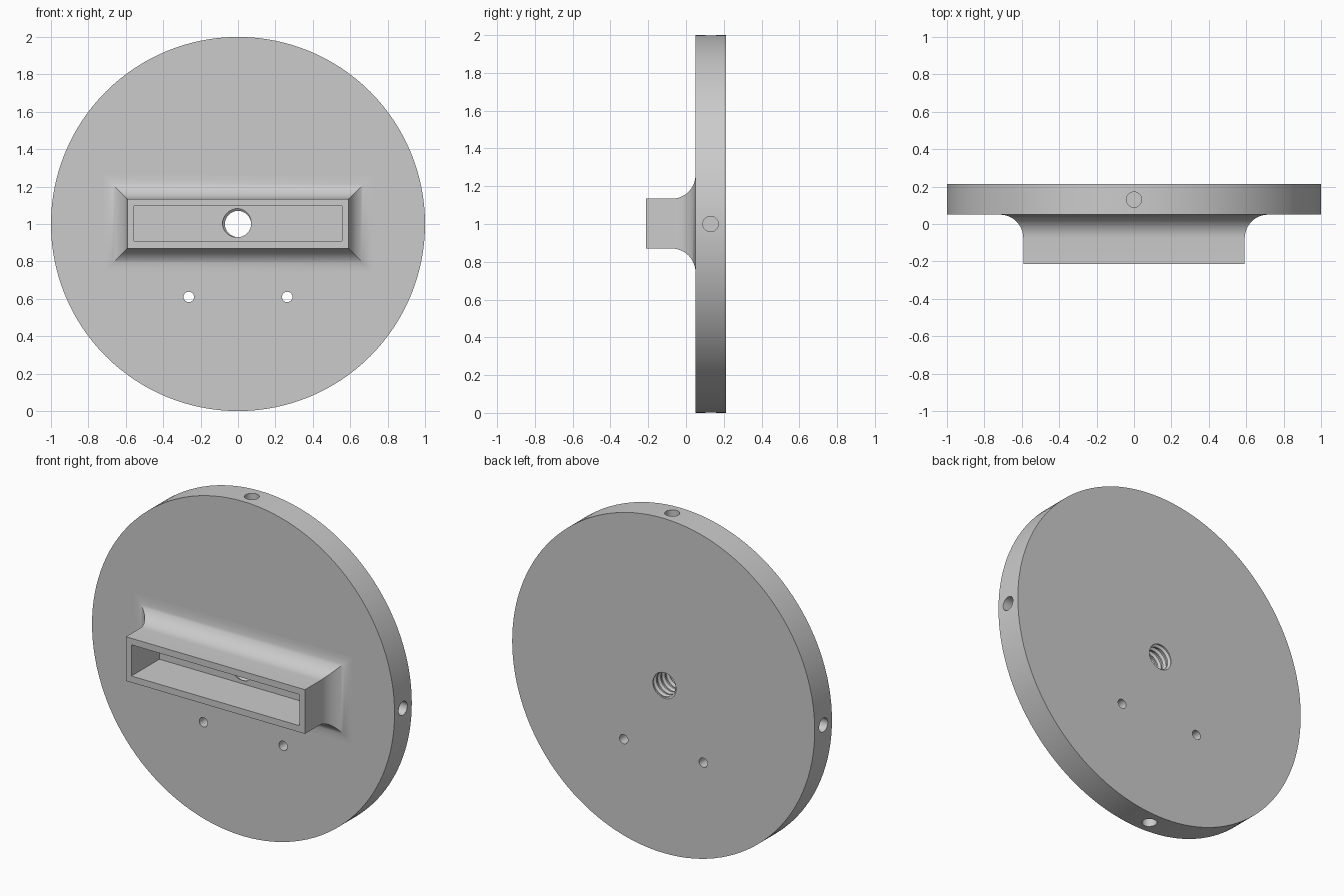
import bpy, bmesh, math
from mathutils import Matrix, Vector

if "Cube" in bpy.data.objects:
    bpy.data.objects.remove(bpy.data.objects["Cube"], do_unlink=True)

FRONT, BACK, MID = 0.05, 0.213, 0.13   # y of the disc faces and of the rim holes
CENTRE = Vector((0, MID, 1))

grey = bpy.data.materials.new("plain grey")
grey.use_nodes = True
grey.diffuse_color = (0.6, 0.6, 0.6, 1)
grey.node_tree.nodes["Principled BSDF"].inputs["Base Color"].default_value = grey.diffuse_color


def finish(bm, name):
    bmesh.ops.recalc_face_normals(bm, faces=bm.faces)
    mesh = bpy.data.meshes.new(name)
    bm.to_mesh(mesh)
    bm.free()
    mesh.materials.append(grey)
    obj = bpy.data.objects.new(name, mesh)
    bpy.context.collection.objects.link(obj)
    return obj


def cylinder(name, start, end, radius, sides):
    start, end = Vector(start), Vector(end)
    axis = end - start
    turn = axis.to_track_quat('Z', 'Y').to_matrix().to_4x4()
    bm = bmesh.new()
    bmesh.ops.create_cone(bm, cap_ends=True, segments=sides, radius1=radius, radius2=radius,
                          depth=axis.length, matrix=Matrix.Translation((start + end) / 2) @ turn)
    return finish(bm, name)


def rect_loft(name, half_x, half_z, rings):
    """Stack rectangles along y; each ring is (y, outward offset)."""
    bm = bmesh.new()
    loops = []
    for y, grow in rings:
        x, z = half_x + grow, half_z + grow
        loops.append([bm.verts.new((sx * x, y, 1.002 + sz * z))
                      for sx, sz in ((-1, -1), (1, -1), (1, 1), (-1, 1))])
    for a, b in zip(loops, loops[1:]):
        for i in range(4):
            j = (i + 1) % 4
            bm.faces.new((a[i], a[j], b[j], b[i]))
    bm.faces.new(loops[0])
    bm.faces.new(loops[-1])
    return finish(bm, name)


def thread(name, minor, major, pitch, y0, y1, sides=32):
    """Closed helical screw body along y, with four profile points per turn."""
    bm = bmesh.new()
    verts = {}

    def vert(k, i):
        if i == sides:
            k, i = k + 4, 0
        if (k, i) not in verts:
            r = minor if k % 4 < 2 else major
            a = math.tau * i / sides
            y = y0 + pitch * (k / 4 + i / sides)
            verts[k, i] = bm.verts.new((r * math.cos(a), y, 1 + r * math.sin(a)))
        return verts[k, i]

    for k in range(int((y1 - y0) / pitch * 4)):
        for i in range(sides):
            bm.faces.new((vert(k, i), vert(k, i + 1), vert(k + 1, i + 1), vert(k + 1, i)))
    rim = [e for e in bm.edges if e.is_boundary]
    low, high = bm.verts.new((0, y0, 1)), bm.verts.new((0, y1 + pitch, 1))
    for e in rim:
        a, b = e.verts
        bm.faces.new((a, b, low if a.co.y < (y0 + y1) / 2 else high))
    return finish(bm, name)


def combine(target, other, operation):
    mod = target.modifiers.new(other.name, 'BOOLEAN')
    mod.operation, mod.solver, mod.object = operation, 'EXACT', other
    bpy.context.view_layer.objects.active = target
    bpy.ops.object.modifier_apply(modifier=mod.name)
    bpy.data.objects.remove(other, do_unlink=True)


# Round plate
plate = cylinder("flanged_disc", (0, FRONT, 1), (0, BACK, 1), 1, 128)

# Rectangular socket with a concave fillet flaring into the plate
R, STEPS = 0.125, 12
rings = [(-0.213, 0)]
for s in range(STEPS + 1):
    a = math.pi / 2 * s / STEPS
    rings.append((FRONT - R + R * math.sin(a), R - R * math.cos(a)))
rings.append((MID, R))
combine(plate, rect_loft("socket", 0.592, 0.132, rings), 'UNION')

# Pocket inside the socket
combine(plate, rect_loft("pocket", 0.555, 0.093, [(-0.3, 0), (FRONT, 0)]), 'DIFFERENCE')

# Threaded centre hole
combine(plate, thread("centre_thread", 0.07, 0.083, 0.04, -0.03, 0.27), 'DIFFERENCE')

# Two small through holes below the socket
for side in (-1, 1):
    x = side * 0.263
    combine(plate, cylinder("pin_hole", (x, -0.1, 0.61), (x, 0.4, 0.61), 0.028, 24), 'DIFFERENCE')

# Four blind holes in the rim
for way in ((1, 0, 0), (-1, 0, 0), (0, 0, 1), (0, 0, -1)):
    way = Vector(way)
    combine(plate, cylinder("rim_hole", CENTRE + way * 0.75, CENTRE + way * 1.1, 0.041, 32),
            'DIFFERENCE')

# Smooth curved surfaces, flat front and back faces
plate.select_set(True)
bpy.context.view_layer.objects.active = plate
bpy.ops.object.shade_smooth_by_angle(angle=math.radians(30))
for face in plate.data.polygons:
    if abs(face.normal.y) > 0.999:
        face.use_smooth = False
